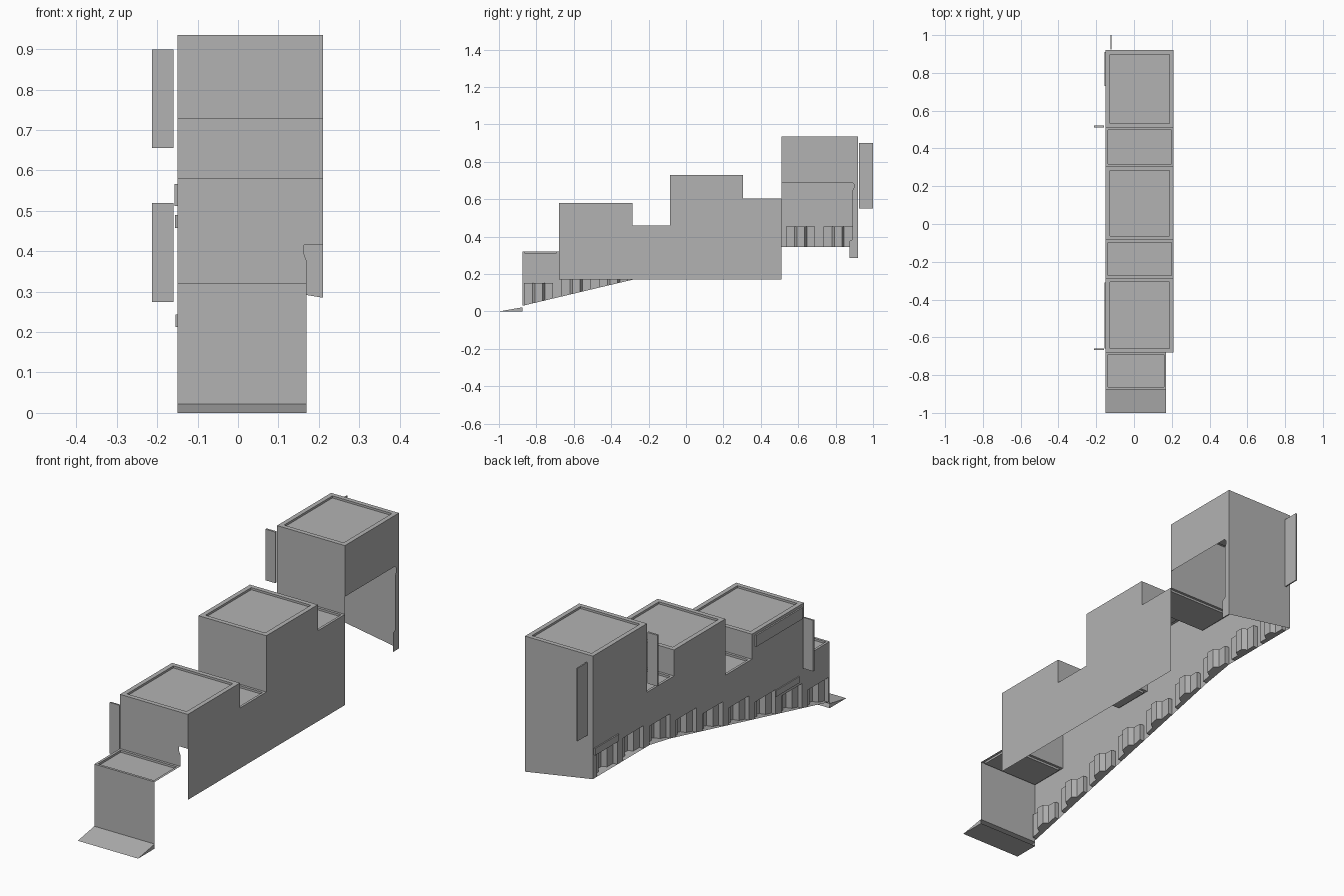
import bpy, bmesh
from mathutils import Vector

if "Cube" in bpy.data.objects:
    bpy.data.objects.remove(bpy.data.objects["Cube"])

grey = bpy.data.materials.new("plain_grey")
grey.diffuse_color = (0.45, 0.45, 0.45, 1)
grey.use_nodes = True
grey.node_tree.nodes["Principled BSDF"].inputs["Base Color"].default_value = grey.diffuse_color

XL, XR, XF = -0.15, 0.21, 0.17          # left wall, right wall, front block right
# blocks: y start, y end, roof height, right x
BLOCKS = [(-0.875, -0.68, 0.32, XF), (-0.68, -0.285, 0.58, XR), (-0.285, -0.085, 0.46, XR),
          (-0.085, 0.305, 0.73, XR), (0.305, 0.51, 0.605, XR), (0.51, 0.92, 0.935, XR)]
KINK = 0.455


def ground(y):
    return min(0.345, 0.03 + (y + 0.875) * 0.237)


def make(name, faces):
    """faces: list of (points, outward direction)"""
    bm = bmesh.new()
    for pts, out in faces:
        f = bm.faces.new([bm.verts.new(p) for p in pts])
        f.normal_update()
        if f.normal.dot(Vector(out)) < 0:
            f.normal_flip()
    bmesh.ops.remove_doubles(bm, verts=bm.verts, dist=1e-5)
    me = bpy.data.meshes.new(name)
    bm.to_mesh(me)
    bm.free()
    me.materials.append(grey)
    ob = bpy.data.objects.new(name, me)
    bpy.context.collection.objects.link(ob)
    return ob


def box(name, lo, hi):
    bm = bmesh.new()
    bmesh.ops.create_cube(bm, size=1)
    for v in bm.verts:
        v.co = [(a + b) / 2 + c * (b - a) for a, b, c in zip(lo, hi, v.co)]
    me = bpy.data.meshes.new(name)
    bm.to_mesh(me)
    bm.free()
    me.materials.append(grey)
    bpy.context.collection.objects.link(bpy.data.objects.new(name, me))


def rect(x0, x1, y0, y1, z):
    return [(x0, y0, z), (x1, y0, z), (x1, y1, z), (x0, y1, z)]


UP, LEFT, RIGHT, FRONT, BACK = (0, 0, 1), (-1, 0, 0), (1, 0, 0), (0, -1, 0), (0, 1, 0)

# roofs with a parapet rim around a sunken deck
for i, (y0, y1, z, xr) in enumerate(BLOCKS):
    t = 0.012 if y1 - y0 < 0.25 else 0.022
    outer = rect(XL, xr, y0, y1, z)
    inner = rect(XL + t, xr - t, y0 + t, y1 - t, z)
    deck = rect(XL + t, xr - t, y0 + t, y1 - t, z - 0.01)
    faces = [(deck, UP)]
    for k in range(4):
        n = (k + 1) % 4
        faces.append(([outer[k], outer[n], inner[n], inner[k]], UP))
        mid = (Vector(inner[k]) + Vector(inner[n])) / 2
        ctr = Vector(((XL + xr) / 2, (y0 + y1) / 2, z))
        faces.append(([inner[k], inner[n], deck[n], deck[k]], ctr - mid))
    make(f"roof_{i + 1}", faces)

# shop fronts: recessed bays along the sloping street on the left
groups = [-0.865 + 0.2 * i for i in range(9)]
W = 0.155
PATH = [(0, 0), (0, 0.022), (0.045, 0.022), (0.058, 0.045),
        (0.098, 0.045), (0.111, 0.022), (W, 0.022), (W, 0)]


def lintel(g):
    return ground(g + W / 2) + 0.1 + 0.01 * (g > 0.4)


for i, g in enumerate(groups):
    top = lintel(g)
    plan = [(XL + d, g + u) for u, d in PATH]
    faces = [([(x, y, top) for x, y in plan], (0, 0, -1)),
             ([(x, y, ground(y)) for x, y in plan], UP)]
    for (xa, ya), (xb, yb) in zip(plan, plan[1:]):
        out = (ya - yb, xb - xa, 0)
        faces.append(([(xa, ya, ground(ya)), (xb, yb, ground(yb)),
                       (xb, yb, top), (xa, ya, top)], out))
    make(f"shop_front_{i + 1}", faces)

# left street wall, built in columns around the shop openings
cuts = sorted({round(c, 4) for c in [b[0] for b in BLOCKS] + [0.92, KINK]
               + groups + [g + W for g in groups]})
faces = []
for a, b in zip(cuts, cuts[1:]):
    m = (a + b) / 2
    top = next(B[2] for B in BLOCKS if B[0] <= m <= B[1])
    opening = [g for g in groups if g < m < g + W]
    za, zb = (lintel(opening[0]),) * 2 if opening else (ground(a), ground(b))
    faces.append(([(XL, a, za), (XL, b, zb), (XL, b, top), (XL, a, top)], LEFT))
make("left_wall", faces)

# right wall of the middle blocks, following the stepped roofs
prof = [(0.51, 0.17), (-0.68, 0.17)]
for y0, y1, z, _ in BLOCKS[1:5]:
    prof += [(y0, z), (y1, z)]
make("right_wall", [([(XR, y, z) for y, z in prof], RIGHT)])

# right wall of the tall rear block, cut away below
prof = [(0.51, 0.935), (0.51, 0.69), (0.89, 0.69), (0.897, 0.68), (0.897, 0.66), (0.89, 0.645),
        (0.89, 0.385), (0.873, 0.375), (0.873, 0.285), (0.92, 0.285), (0.92, 0.935)]
make("rear_right_wall", [([(XR, y, z) for y, z in prof], RIGHT)])

# rear wall
make("rear_wall", [([(XL, 0.92, 0.345), (XR, 0.92, 0.285), (XR, 0.92, 0.935),
                     (XL, 0.92, 0.935)], BACK)])


def cross_wall(name, y, z0, z1, out, xr=XR):
    make(name, [([(XL, y, z0), (xr, y, z0), (xr, y, z1), (XL, y, z1)], out)])


# cross walls between roof steps
cross_wall("front_block_wall", -0.875, 0.02, 0.32, FRONT, XF)
cross_wall("step_wall_1", -0.285, 0.46, 0.58, BACK)
cross_wall("step_wall_2", -0.085, 0.46, 0.73, FRONT)
cross_wall("step_wall_3", 0.305, 0.605, 0.73, BACK)
cross_wall("step_wall_4", 0.51, 0.605, 0.935, FRONT)
prof = [(XL, 0.32), (XF, 0.32), (XF, 0.375), (0.163, 0.395), (0.163, 0.415),
        (XR, 0.415), (XR, 0.58), (XL, 0.58)]
make("main_front_wall", [([(x, -0.68, z) for x, z in prof], FRONT)])

# sloping ramp at the foot of the street
A, B = -1.0, -0.875
make("ramp", [([(XL, A, 0), (XF, A, 0), (XF, B, 0.022), (XL, B, 0.022)], UP),
              (rect(XL, XF, A, B, 0), (0, 0, -1)),
              ([(XL, A, 0), (XL, B, 0.022), (XL, B, 0)], LEFT),
              ([(XF, A, 0), (XF, B, 0.022), (XF, B, 0)], RIGHT)])

# hanging blade signs
box("blade_sign_front", (-0.213, -0.668, 0.275), (-0.16, -0.66, 0.52))
box("blade_sign_middle", (-0.213, 0.512, 0.655), (-0.16, 0.522, 0.90))
box("blade_sign_rear", (-0.124, 0.925, 0.55), (-0.118, 1.0, 0.90))

# flat sign boards on the left wall
box("sign_board_upper", (-0.157, -0.66, 0.512), (XL, -0.31, 0.567))
box("sign_board_lower", (-0.155, -0.64, 0.213), (XL, -0.46, 0.243))
box("sign_board_rear", (-0.156, 0.73, 0.457), (XL, 0.91, 0.49))
